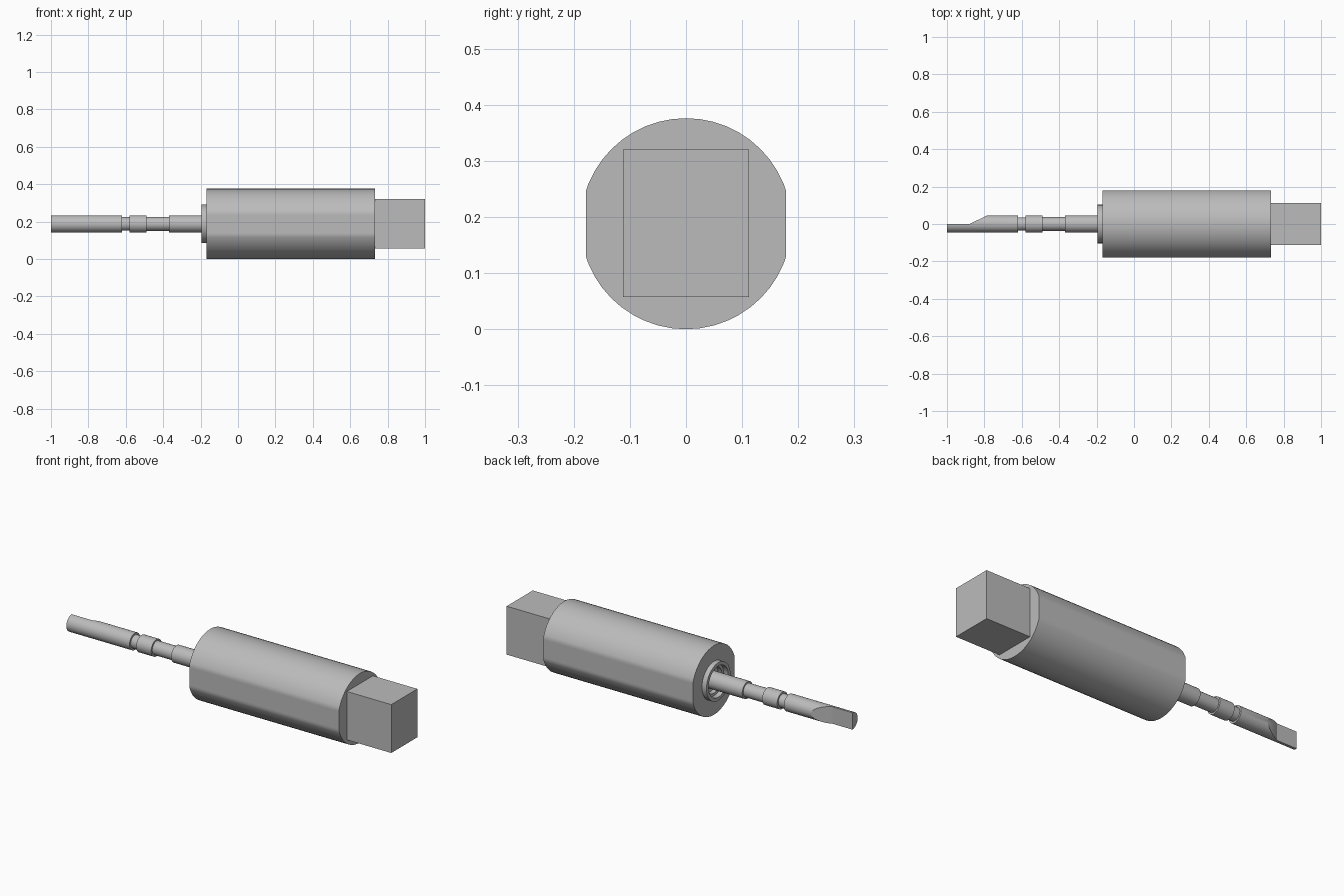
import bpy, bmesh, math
from mathutils import Matrix

AXIS_Z = 0.188  # height of the common long axis

cube = bpy.data.objects.get("Cube")
if cube:
    bpy.data.objects.remove(cube, do_unlink=True)

steel = bpy.data.materials.new("steel_grey")
steel.use_nodes = True
GREY = (0.5, 0.5, 0.5, 1)
steel.diffuse_color = GREY
steel.node_tree.nodes["Principled BSDF"].inputs["Base Color"].default_value = GREY


def finish(bm, name, smooth=True):
    """Turn a bmesh into a named, shaded object."""
    bmesh.ops.recalc_face_normals(bm, faces=bm.faces)
    mesh = bpy.data.meshes.new(name)
    bm.to_mesh(mesh)
    bm.free()
    mesh.materials.append(steel)
    obj = bpy.data.objects.new(name, mesh)
    bpy.context.collection.objects.link(obj)
    bpy.ops.object.select_all(action='DESELECT')
    obj.select_set(True)
    bpy.context.view_layer.objects.active = obj
    if smooth:
        bpy.ops.object.shade_smooth_by_angle(angle=math.radians(30))
    return obj


def lathe(profile, segments):
    """Revolve (x, radius) points around the long axis; radius 0 closes an end."""
    bm = bmesh.new()
    verts = [bm.verts.new((x, 0, AXIS_Z + r)) for x, r in profile]
    edges = [bm.edges.new(pair) for pair in zip(verts, verts[1:])]
    bmesh.ops.spin(bm, geom=verts + edges, cent=(0, 0, AXIS_Z), axis=(1, 0, 0),
                   angle=math.tau, steps=segments, use_duplicate=False)
    bmesh.ops.remove_doubles(bm, verts=bm.verts, dist=1e-5)
    return bm


# Main barrel with a bore behind the collar and a flat on each side
bm = lathe([(-0.145, 0), (-0.145, 0.07), (-0.168, 0.07),
            (-0.168, 0.188), (0.733, 0.188), (0.733, 0)], 48)
for side in (-1, 1):
    cut = bmesh.ops.bisect_plane(bm, geom=bm.verts[:] + bm.edges[:] + bm.faces[:],
                                 plane_co=(0, side * 0.178, 0),
                                 plane_no=(0, side, 0), clear_outer=True)
    rim = [e for e in cut["geom_cut"] if isinstance(e, bmesh.types.BMEdge)]
    bmesh.ops.holes_fill(bm, edges=rim, sides=0)
finish(bm, "barrel")

# Raised ring around the shaft exit
finish(lathe([(-0.168, 0.103), (-0.195, 0.103), (-0.195, 0.085),
              (-0.168, 0.085), (-0.168, 0.103)], 40), "collar")

# Stepped shaft
shaft = finish(lathe([(-1, 0), (-1, 0.046), (-0.62, 0.046), (-0.62, 0.036),
                      (-0.58, 0.036), (-0.58, 0.046), (-0.49, 0.046),
                      (-0.49, 0.037), (-0.37, 0.037), (-0.37, 0.046),
                      (-0.145, 0.046), (-0.145, 0)], 32), "shaft")

# Half-round tip: remove a wedge-ended block from the rear of the shaft
bm = bmesh.new()
face = bm.faces.new([bm.verts.new((x, y, AXIS_Z - 0.1)) for x, y in
                     ((-1.1, 0), (-0.88, 0), (-0.74, 0.067), (-1.1, 0.067))])
walls = bmesh.ops.extrude_face_region(bm, geom=[face])
bmesh.ops.translate(bm, vec=(0, 0, 0.2),
                    verts=[v for v in walls["geom"] if isinstance(v, bmesh.types.BMVert)])
cutter = finish(bm, "tip_cutter", smooth=False)
cutter.hide_render = True
bpy.context.view_layer.objects.active = shaft
mod = shaft.modifiers.new("tip_cut", 'BOOLEAN')
mod.operation, mod.solver, mod.object = 'DIFFERENCE', 'EXACT', cutter
bpy.ops.object.modifier_apply(modifier=mod.name)
bpy.data.objects.remove(cutter, do_unlink=True)
shaft.select_set(True)
bpy.ops.object.shade_smooth_by_angle(angle=math.radians(30))

# Rectangular connector block
bm = bmesh.new()
bmesh.ops.create_cube(bm, size=1, matrix=Matrix.Translation((0.866, 0, 0.189))
                      @ Matrix.Diagonal((0.268, 0.224, 0.263, 1)))
finish(bm, "connector_block", smooth=False)
